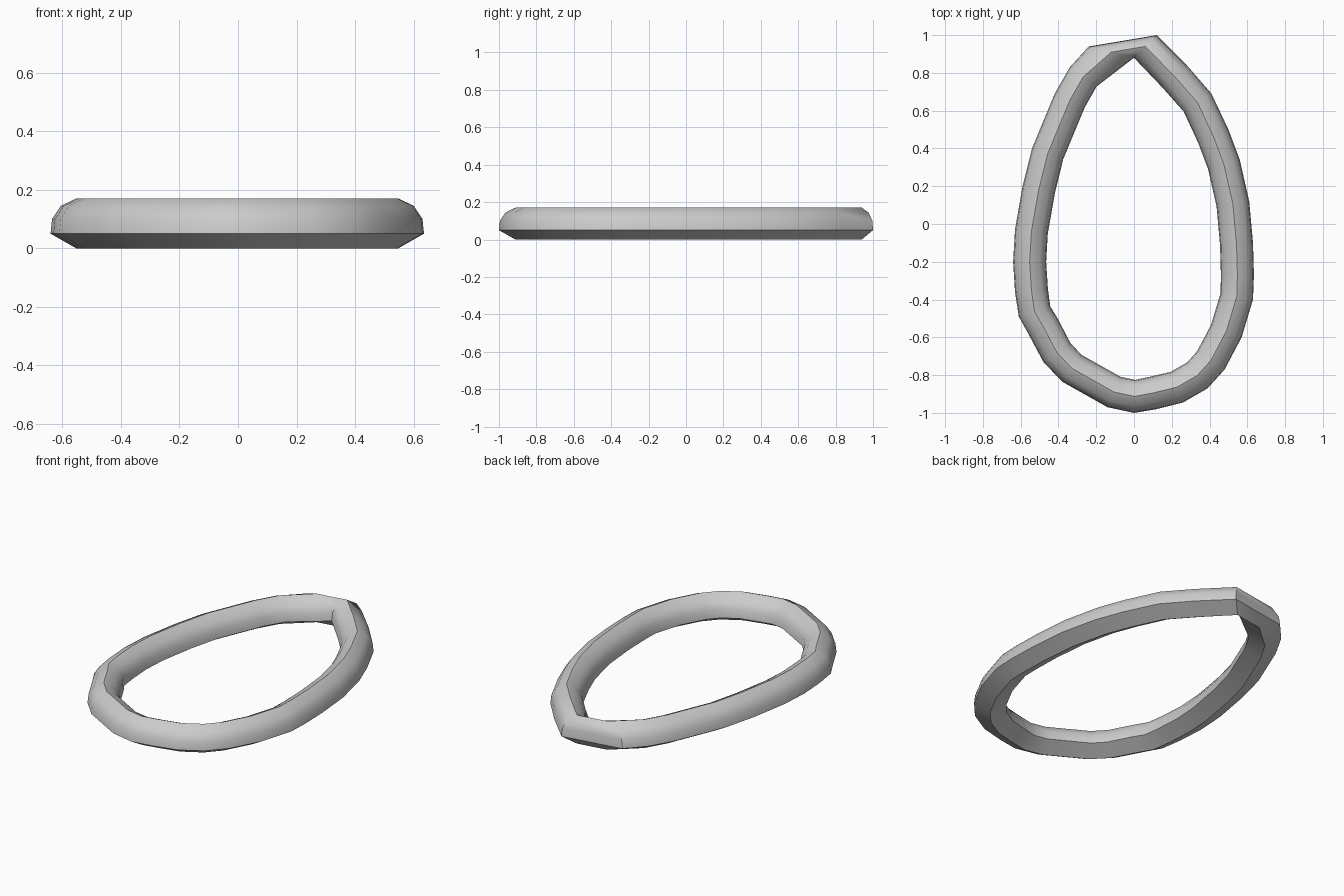
import bpy, math
from mathutils import Vector

if "Cube" in bpy.data.objects:
    bpy.data.objects.remove(bpy.data.objects["Cube"])

# Outer outline of the egg-shaped band, from the tip clockwise
outline = [Vector(p) for p in [
    (.12, 1), (.28, .84), (.41, .69), (.50, .50), (.56, .34), (.61, .12),
    (.63, -.10), (.635, -.27), (.63, -.40), (.57, -.60), (.48, -.77),
    (.39, -.87), (.26, -.945), (.12, -.98), (0, -1), (-.14, -.97),
    (-.38, -.835), (-.48, -.73), (-.56, -.58), (-.61, -.49), (-.63, -.36),
    (-.64, -.20), (-.63, -.03), (-.59, .20), (-.54, .40), (-.42, .69),
    (-.34, .83), (-.24, .94)]]
WIDTH = .175
TIP_INNER = Vector((0, .88))

# Cross-section: fraction of the way inward, height
section = [(0, .05), (.03, .10), (.2, .145), (.5, .17),
           (.8, .145), (.97, .10), (1, .05), (.5, 0)]

n, m = len(outline), len(section)
verts = []
for i, p in enumerate(outline):
    if i in (0, n - 1):                      # both ends meet inside the tip
        inward = TIP_INNER - p
    else:
        t = (outline[i + 1] - outline[i - 1]).normalized()
        inward = Vector((t.y, -t.x)) * WIDTH
    for d, z in section:
        q = p + inward * d
        verts.append((q.x, q.y, z))

faces = []
for i in range(n):
    k = (i + 1) % n
    for j in range(m):
        l = (j + 1) % m
        faces.append((i * m + j, k * m + j, k * m + l, i * m + l))

mesh = bpy.data.meshes.new("oval_band")
mesh.from_pydata(verts, [], faces)
band = bpy.data.objects.new("oval_band", mesh)
bpy.context.collection.objects.link(band)

# Merge the shared inner tip and make normals face outwards
import bmesh
bm = bmesh.new()
bm.from_mesh(mesh)
bmesh.ops.remove_doubles(bm, verts=bm.verts, dist=.0005)
bmesh.ops.recalc_face_normals(bm, faces=bm.faces)
bm.to_mesh(mesh)
bm.free()

bpy.context.view_layer.objects.active = band
band.select_set(True)
bpy.ops.object.shade_smooth_by_angle(angle=math.radians(35))
